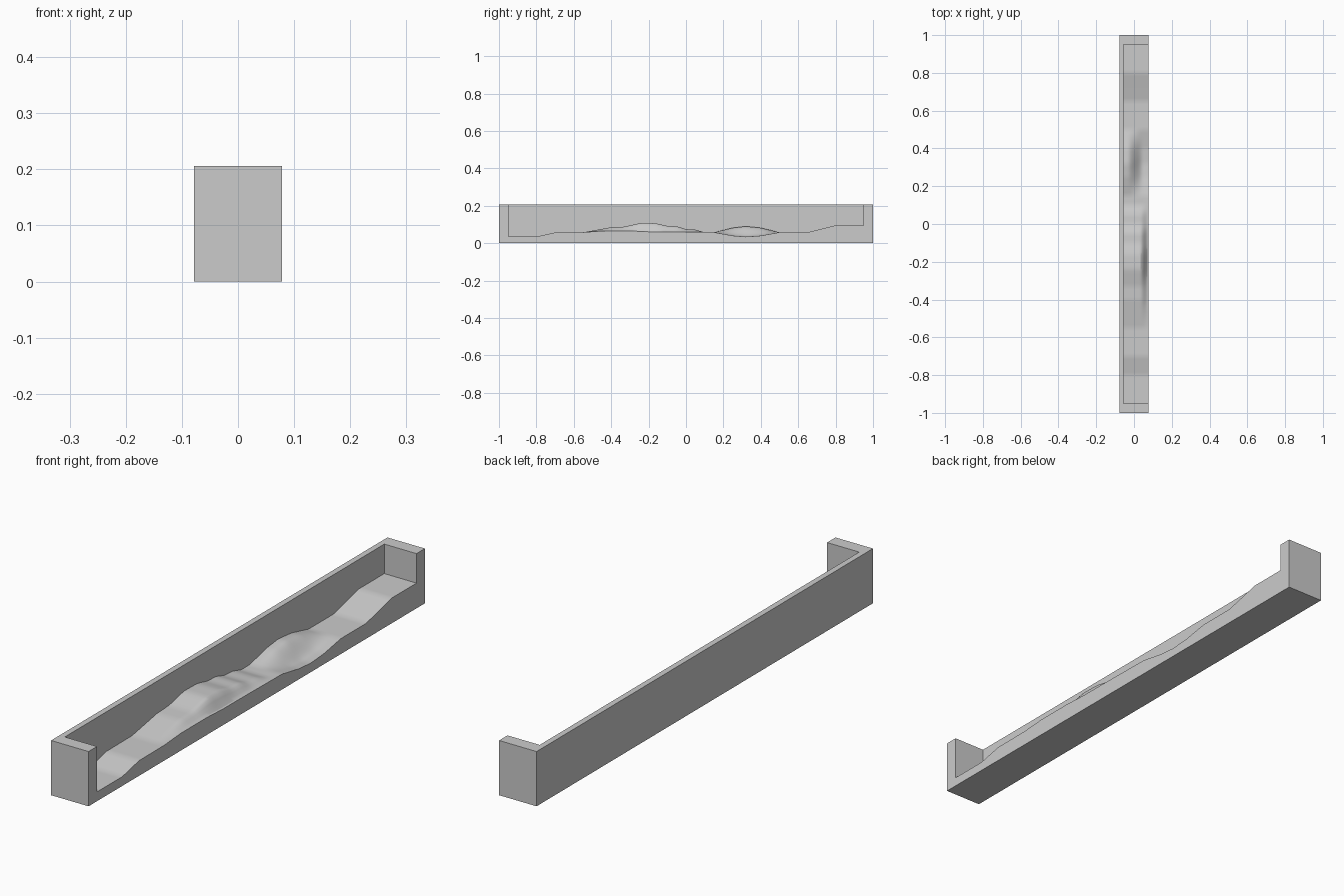
import bpy, bmesh, math

if "Cube" in bpy.data.objects:
    bpy.data.objects.remove(bpy.data.objects["Cube"])

HW, HL, H = 0.078, 1.0, 0.206        # outer half width, half length, height
WALL_X, END_Y = -0.056, 0.95         # inner face of back wall and end walls
NX, NY = 16, 114

# Bed height along the back wall and along the open front edge: (y, z)
BACK = [(-0.95, .035), (-0.8, .035), (-0.7, .057), (-0.55, .058), (-0.4, .085),
        (-0.33, .088), (-0.24, .108), (-0.16, .106), (-0.1, .092), (-0.05, .09),
        (0, .075), (0.05, .072), (0.1, .058), (0.15, .058), (0.25, .082), (0.32, .09),
        (0.4, .082), (0.5, .058), (0.65, .058), (0.72, .075), (0.8, .095), (0.95, .095)]
FRONT = [(-0.95, .035), (-0.8, .035), (-0.7, .057), (-0.55, .058), (-0.45, .065),
         (-0.3, .065), (-0.2, .06), (-0.1, .06), (0.15, .058), (0.25, .04),
         (0.32, .034), (0.4, .04), (0.5, .058), (0.65, .058), (0.72, .075), (0.8, .095), (0.95, .095)]


def lookup(points, y):
    for (y0, z0), (y1, z1) in zip(points, points[1:]):
        if y <= y1:
            return z0 + (z1 - z0) * (y - y0) / (y1 - y0)
    return points[-1][1]


def bed_height(x, y):
    # The slope sits by the front edge on the long hump, mid-bed on the short one
    start, end = (0.035, 0.078) if y < 0.12 else (-0.035, 0.05)
    t = min(1, max(0, (x - start) / (end - start)))
    t = t * t * (3 - 2 * t)
    return lookup(BACK, y) * (1 - t) + lookup(FRONT, y) * t


def make_object(name, bm):
    bmesh.ops.recalc_face_normals(bm, faces=bm.faces[:])
    mesh = bpy.data.meshes.new(name)
    bm.to_mesh(mesh)
    bm.free()
    obj = bpy.data.objects.new(name, mesh)
    bpy.context.collection.objects.link(obj)
    return obj


# Solid block
bm = bmesh.new()
bmesh.ops.create_cube(bm, size=1)
for v in bm.verts:
    v.co = (v.co.x * 2 * HW, v.co.y * 2 * HL, (v.co.z + 0.5) * H)
tray = make_object("channel_tray", bm)

# Hollow with the wavy bed as its underside, open to the front edge and top
bm = bmesh.new()
bmesh.ops.create_grid(bm, x_segments=NX, y_segments=NY, size=0.5)
for v in bm.verts:
    x = WALL_X + (v.co.x + 0.5) * (0.09 - WALL_X)
    y = v.co.y * 2 * END_Y
    v.co = (x, y, bed_height(x, y))
top = bmesh.ops.extrude_face_region(bm, geom=bm.faces[:], use_keep_orig=True)
for v in top["geom"]:
    if isinstance(v, bmesh.types.BMVert):
        v.co.z = H + 0.05
hollow = make_object("hollow_cutter", bm)
hollow.hide_render = True

# Carve the hollow, then smooth the bed and keep the box edges sharp
mod = tray.modifiers.new("hollow", 'BOOLEAN')
mod.operation = 'DIFFERENCE'
mod.solver = 'EXACT'
mod.object = hollow
bpy.context.view_layer.objects.active = tray
tray.select_set(True)
bpy.ops.object.modifier_apply(modifier=mod.name)
bpy.data.objects.remove(hollow)
bpy.ops.object.shade_smooth_by_angle(angle=math.radians(30))
